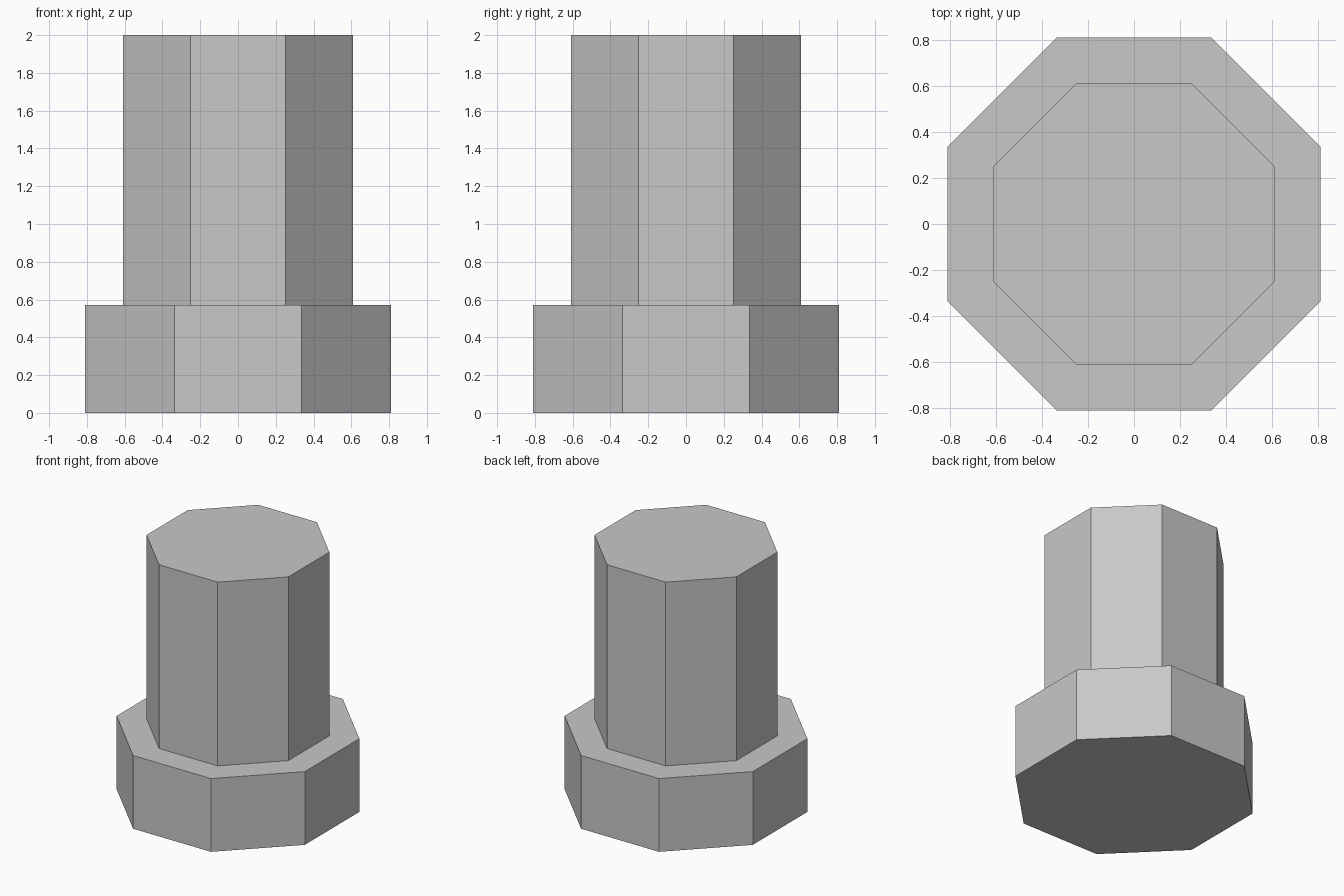
import bpy
import bmesh
import math
from mathutils import Matrix

cube = bpy.data.objects.get("Cube")
if cube:
    bpy.data.objects.remove(cube, do_unlink=True)

SIDES = 8
HEAD_APOTHEM, STEM_APOTHEM = 0.81, 0.61
HEAD_TOP, STEM_TOP = 0.57, 2.0

# Plain grey material
grey = bpy.data.materials.new("plain grey")
grey.use_nodes = True
colour = (0.58, 0.58, 0.58, 1)
grey.diffuse_color = colour
grey.node_tree.nodes["Principled BSDF"].inputs["Base Color"].default_value = colour

bm = bmesh.new()

# Wide octagonal head, with flats facing the axes
half_step = math.pi / SIDES
bmesh.ops.create_cone(
    bm, cap_ends=True, segments=SIDES,
    radius1=HEAD_APOTHEM / math.cos(half_step),
    radius2=HEAD_APOTHEM / math.cos(half_step),
    depth=HEAD_TOP,
    matrix=Matrix.Translation((0, 0, HEAD_TOP / 2)))

# Turn so that a flat, not a corner, faces the front
corner = bm.verts[:][0].co
turn = half_step - math.atan2(corner.y, corner.x)
bmesh.ops.rotate(bm, verts=bm.verts[:], cent=(0, 0, 0),
                 matrix=Matrix.Rotation(turn, 3, "Z"))

# Narrower stem, inset from the top of the head and extruded upward
top = max(bm.faces, key=lambda f: f.calc_center_median().z)
bmesh.ops.inset_region(bm, faces=[top], use_even_offset=True,
                       thickness=HEAD_APOTHEM - STEM_APOTHEM)
raised = bmesh.ops.extrude_discrete_faces(bm, faces=[top])["faces"][0]
bmesh.ops.translate(bm, verts=raised.verts[:], vec=(0, 0, STEM_TOP - HEAD_TOP))
bmesh.ops.recalc_face_normals(bm, faces=bm.faces[:])

mesh = bpy.data.meshes.new("octagonal_bolt")
bm.to_mesh(mesh)
bm.free()
mesh.materials.append(grey)
bpy.context.collection.objects.link(bpy.data.objects.new("octagonal_bolt", mesh))
